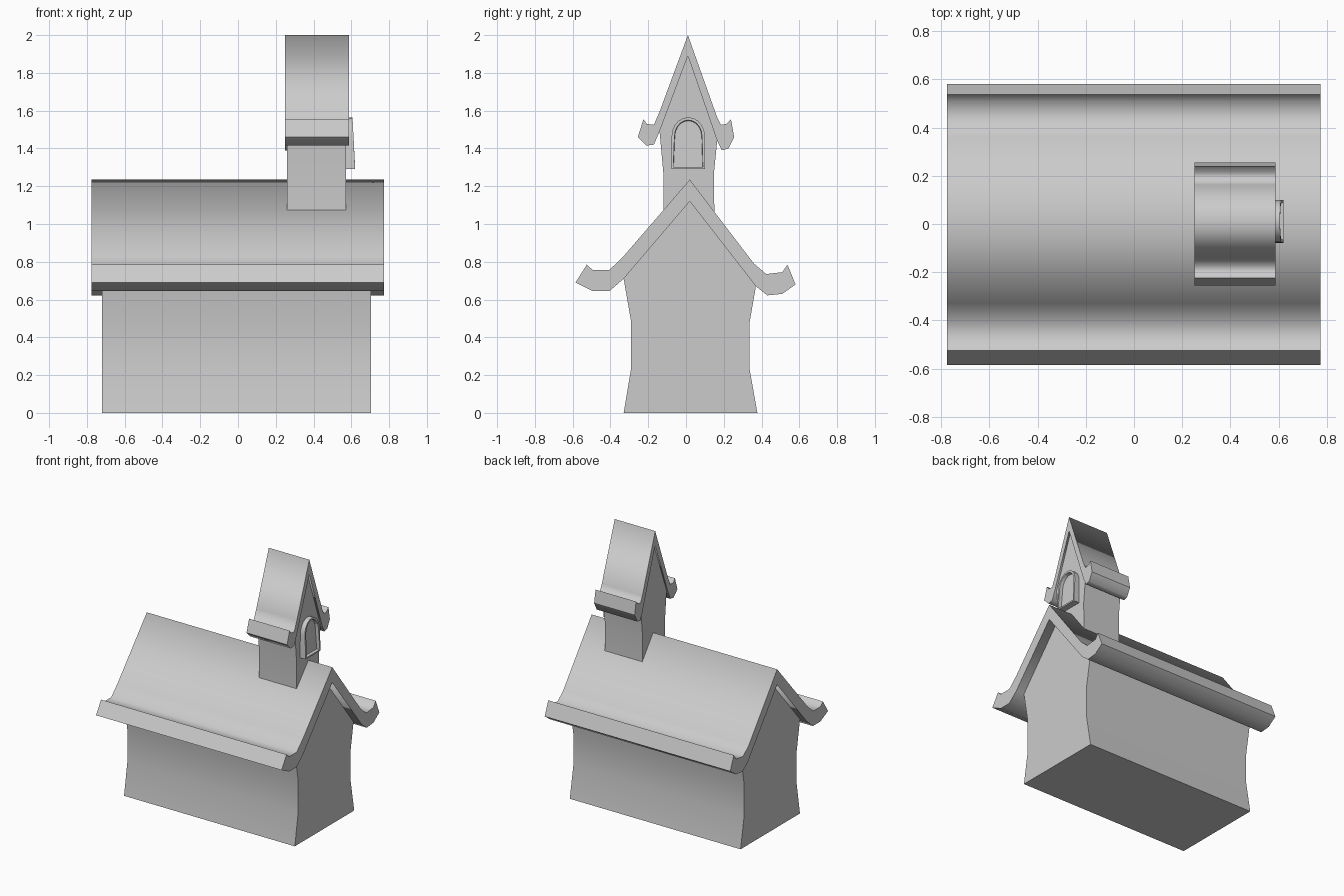
import bpy, bmesh, math

cube = bpy.data.objects.get("Cube")
if cube:
    bpy.data.objects.remove(cube)

GREY = (0.6, 0.6, 0.6, 1)
mat = bpy.data.materials.new("plain grey")
mat.use_nodes = True
mat.diffuse_color = GREY
mat.node_tree.nodes["Principled BSDF"].inputs["Base Color"].default_value = GREY


def extrude(name, profile, x0, x1, sharp=(), edit=None):
    """Sweep a (y, z) profile along x; smooth sides, sharp caps and chosen corners."""
    bm = bmesh.new()
    ends = [[bm.verts.new((x, y, z)) for y, z in profile] for x in (x0, x1)]
    caps = [bm.faces.new(e) for e in ends]
    n = len(profile)
    for i in range(n):
        j = (i + 1) % n
        bm.faces.new((ends[0][i], ends[0][j], ends[1][j], ends[1][i])).smooth = True
    for cap in caps:
        for e in cap.edges:
            e.smooth = False
    for i in sharp:
        bm.edges.get((ends[0][i], ends[1][i])).smooth = False
    bmesh.ops.recalc_face_normals(bm, faces=bm.faces)
    if edit:
        edit(bm, caps[1])
    mesh = bpy.data.meshes.new(name)
    bm.to_mesh(mesh)
    bm.free()
    mesh.materials.append(mat)
    obj = bpy.data.objects.new(name, mesh)
    bpy.context.collection.objects.link(obj)
    return obj


# Main walls with a pinched waist and gable
walls = [(-.33, 0), (-.29, .24), (-.29, .48), (-.33, .71), (.02, 1.12),
         (.37, .67), (.335, .47), (.335, .24), (.378, 0)]
extrude("house_walls", walls, -.72, .705, sharp=(0, 3, 4, 5, 8))

# Main roof with upturned eaves
roof = [(-.585, .69), (-.525, .785), (-.495, .757), (-.405, .757), (-.33, .83),
        (.02, 1.235), (.36, .79), (.425, .735), (.51, .745), (.537, .785),
        (.58, .68), (.51, .63), (.43, .622), (.37, .67),
        (.02, 1.12), (-.33, .71), (-.405, .645), (-.495, .645)]
extrude("main_roof", roof, -.775, .773, sharp=(0, 1, 9, 10))

# Tower walls
tower = [(-.12, 1.06), (-.12, 1.27), (-.14, 1.49), (.01, 1.89),
         (.165, 1.44), (.148, 1.27), (.15, 1.06)]
extrude("tower_walls", tower, .26, .573, sharp=(0, 2, 3, 4, 6))

# Tower roof with upturned eaves
tower_roof = [(-.255, 1.46), (-.225, 1.555), (-.208, 1.53), (-.17, 1.525), (-.138, 1.6),
              (.01, 2.0), (.163, 1.57), (.185, 1.525), (.215, 1.53), (.238, 1.555),
              (.255, 1.46), (.225, 1.4), (.19, 1.39), (.165, 1.44),
              (.01, 1.89), (-.14, 1.49), (-.17, 1.42), (-.21, 1.415)]
extrude("tower_roof", tower_roof, .25, .588, sharp=(0, 1, 9, 10))


# Arched window: recessed pane inside a raised, slightly tilted frame
def recess(bm, face):
    for v in face.verts:
        v.co.x -= .05 * (v.co.z - 1.29)
    bmesh.ops.inset_individual(bm, faces=[face], thickness=.015)
    bmesh.ops.inset_individual(bm, faces=[face], thickness=.002, depth=-.025)
    for e in face.edges:
        e.smooth = False


arch = [(.012 + .088 * math.cos(math.pi * i / 10), 1.465 + .1 * math.sin(math.pi * i / 10))
        for i in range(11)]
window = [(-.078, 1.29)] + [(.1, 1.29)] + arch
extrude("tower_window", window, .565, .62, sharp=(0, 1), edit=recess)
